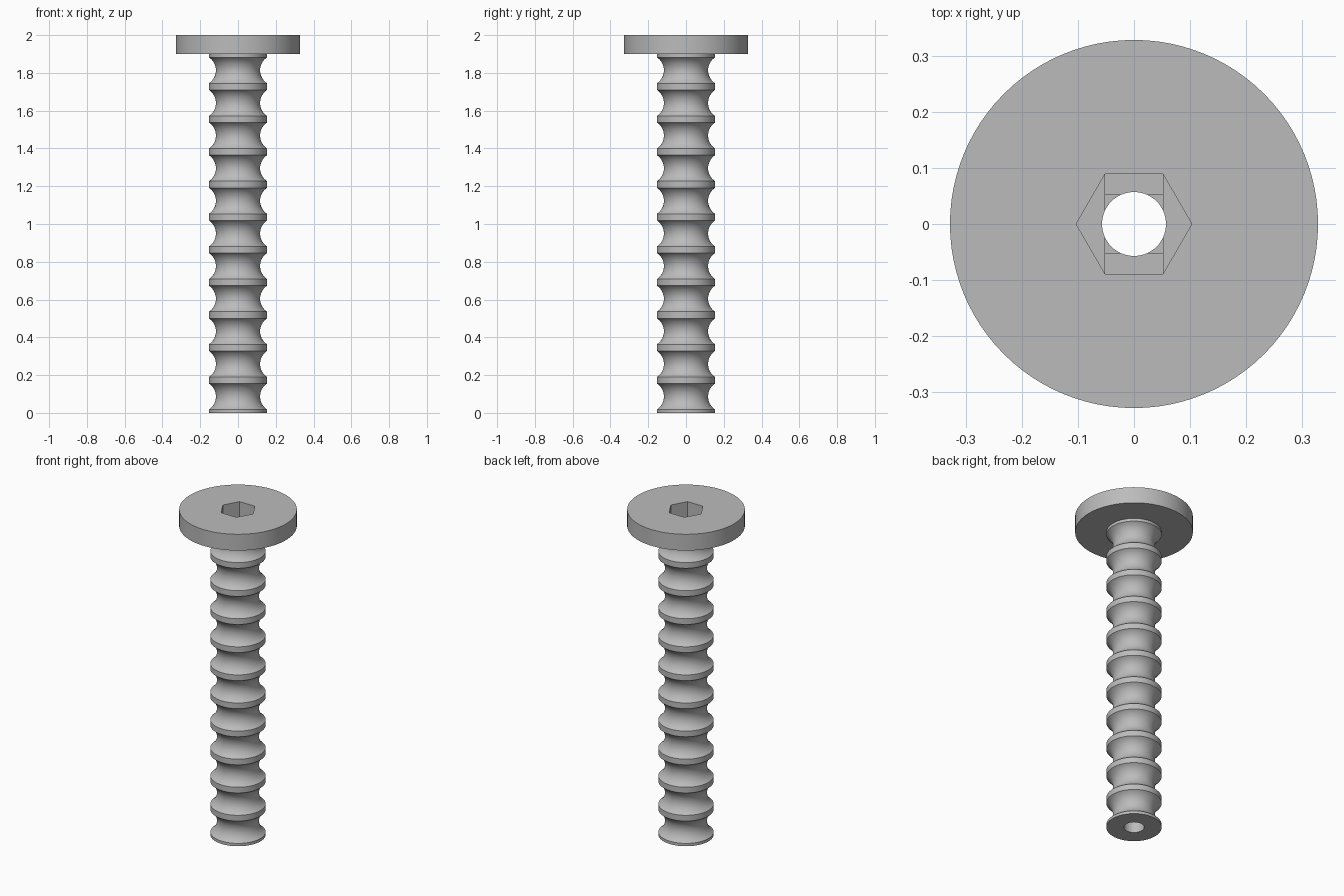
import bpy, bmesh, math

cube = bpy.data.objects.get("Cube")
if cube:
    bpy.data.objects.remove(cube, do_unlink=True)

SEGMENTS = 96
HEAD_R, HEAD_Z, TOP_Z = 0.328, 1.9, 2.0
RIDGE_R, CORE_R = 0.154, 0.117
GROOVES = 11
PITCH = HEAD_Z / GROOVES
RIDGE_HALF = 0.0175
HOLE_R = 0.057
HEX_R = 0.103
FLOOR_Z = 1.84
STEP = 0.012

steel = bpy.data.materials.new("plain_grey")
steel.use_nodes = True
grey = (0.5, 0.5, 0.5, 1)
steel.diffuse_color = grey
steel.node_tree.nodes["Principled BSDF"].inputs["Base Color"].default_value = grey


def add_object(name, bm):
    bmesh.ops.recalc_face_normals(bm, faces=bm.faces)
    mesh = bpy.data.meshes.new(name)
    bm.to_mesh(mesh)
    bm.free()
    obj = bpy.data.objects.new(name, mesh)
    bpy.context.collection.objects.link(obj)
    mesh.materials.append(steel)
    return obj


def lathe(name, profile):
    """Revolve an (r, z) outline around the z axis and cap both ends."""
    bm = bmesh.new()
    rings = []
    for r, z in profile:
        angles = [2 * math.pi * i / SEGMENTS for i in range(SEGMENTS)]
        rings.append([bm.verts.new((r * math.cos(a), r * math.sin(a), z)) for a in angles])
    for low, high in zip(rings, rings[1:]):
        for i in range(SEGMENTS):
            j = (i + 1) % SEGMENTS
            bm.faces.new((low[i], low[j], high[j], high[i]))
    bm.faces.new(rings[0])
    bm.faces.new(rings[-1])
    return add_object(name, bm)


def prism(name, points, bottom, top):
    bm = bmesh.new()
    base = bm.faces.new([bm.verts.new((x, y, bottom)) for x, y in points])
    raised = bmesh.ops.extrude_face_region(bm, geom=[base])["geom"]
    moved = [v for v in raised if isinstance(v, bmesh.types.BMVert)]
    bmesh.ops.translate(bm, verts=moved, vec=(0, 0, top - bottom))
    return add_object(name, bm)


def polygon(radius, sides):
    return [(radius * math.cos(2 * math.pi * i / sides),
             radius * math.sin(2 * math.pi * i / sides)) for i in range(sides)]


def rectangle(hx, hy):
    return [(-hx, -hy), (hx, -hy), (hx, hy), (-hx, hy)]


# Ribbed shaft: flat ridges joined by concave circular grooves
half = PITCH / 2 - RIDGE_HALF
depth = RIDGE_R - CORE_R
arc_r = (half ** 2 + depth ** 2) / (2 * depth)
sweep = math.asin(half / arc_r)
profile = [(RIDGE_R, 0)]
for g in range(GROOVES):
    mid = (g + 0.5) * PITCH
    for k in range(-8, 9):
        a = sweep * k / 8
        profile.append((CORE_R + arc_r * (1 - math.cos(a)), mid + arc_r * math.sin(a)))

# Disc head on top of the shaft
profile += [(RIDGE_R, HEAD_Z), (HEAD_R, HEAD_Z), (HEAD_R, TOP_Z)]
bolt = lathe("ribbed_bolt", profile)

# Hex socket, stepped socket floor and through hole
apothem = HEX_R * math.cos(math.pi / 6)
side = HEX_R / 2
cutters = [
    prism("hex_cutter", polygon(HEX_R, 6), FLOOR_Z, TOP_Z + 0.1),
    prism("slot_cutter", rectangle(side, apothem), FLOOR_Z - STEP, TOP_Z + 0.11),
    prism("square_cutter", rectangle(side, side), FLOOR_Z - 2 * STEP, TOP_Z + 0.12),
    prism("hole_cutter", polygon(HOLE_R, 64), -0.1, TOP_Z + 0.13),
]
bpy.ops.object.select_all(action="DESELECT")
bpy.context.view_layer.objects.active = bolt
bolt.select_set(True)
for cutter in cutters:
    cutter.hide_render = True
    cut = bolt.modifiers.new(cutter.name, "BOOLEAN")
    cut.operation = "DIFFERENCE"
    cut.solver = "EXACT"
    cut.object = cutter
    bpy.ops.object.modifier_apply(modifier=cut.name)
    bpy.data.objects.remove(cutter, do_unlink=True)

bpy.ops.object.shade_smooth_by_angle(angle=math.radians(25))
